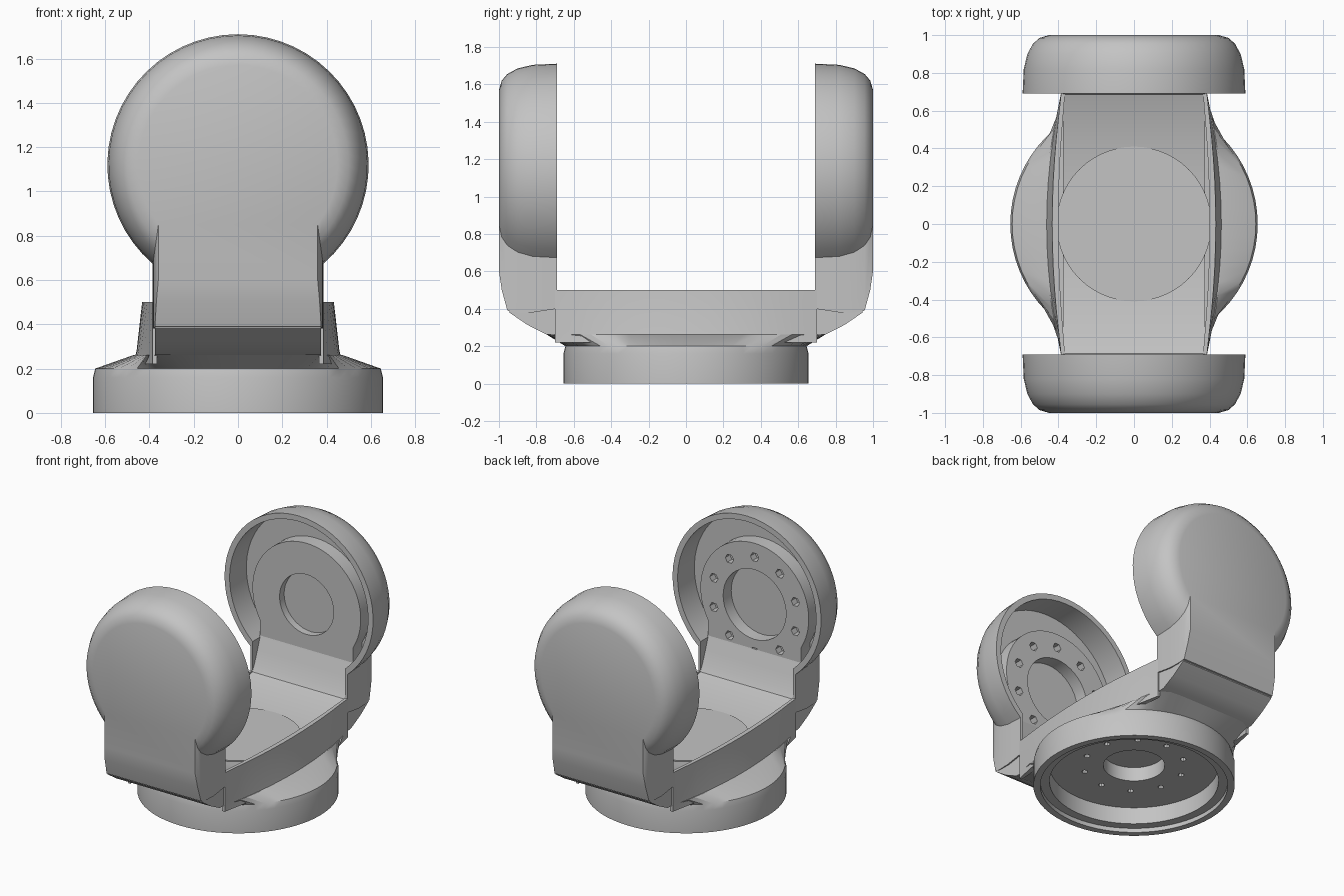
import bpy, bmesh, math

cube = bpy.data.objects.get("Cube")
if cube:
    bpy.data.objects.remove(cube, do_unlink=True)

grey = bpy.data.materials.new("plain_grey")
grey.use_nodes = True
colour = (0.55, 0.55, 0.55, 1)
grey.diffuse_color = colour
grey.node_tree.nodes["Principled BSDF"].inputs["Base Color"].default_value = colour


def loft(name, loops):
    """Skin a row of equal closed loops and cap both ends."""
    bm = bmesh.new()
    rings = [[bm.verts.new(p) for p in loop] for loop in loops]
    n = len(rings[0])
    for a, b in zip(rings, rings[1:]):
        for i in range(n):
            j = (i + 1) % n
            bm.faces.new((a[i], a[j], b[j], b[i]))
    bm.faces.new(rings[0])
    bm.faces.new(rings[-1])
    bmesh.ops.recalc_face_normals(bm, faces=bm.faces)
    mesh = bpy.data.meshes.new(name)
    bm.to_mesh(mesh)
    bm.free()
    mesh.materials.append(grey)
    ob = bpy.data.objects.new(name, mesh)
    bpy.context.collection.objects.link(ob)
    return ob


def circle(r, n=48):
    return [(r * math.cos(math.tau * i / n), r * math.sin(math.tau * i / n)) for i in range(n)]


def clamp(v, limit):
    return max(-limit, min(limit, v))


def bow(y):
    """Outward bulge of the cradle sides: one in the middle, none at the ends."""
    return max(0, 1 - (y / 0.68) ** 2)


def cradle_outline(r, half_y, z, n):
    """Circle trimmed to the footprint of the cradle."""
    pts = []
    for x, y in circle(r, n):
        y = clamp(y, half_y)
        pts.append((clamp(x, 0.385 + 0.085 * bow(y)), y, z))
    return pts


def keyhole(r, cz, half, bottom, y, n=44):
    """Round head on a straight neck, in the xz plane."""
    a0 = -math.acos(half / r)
    sweep = math.pi - 2 * a0
    pts = [(r * math.cos(a0 + sweep * i / n), y, cz + r * math.sin(a0 + sweep * i / n))
           for i in range(n + 1)]
    return pts + [(-half, y, bottom), (half, y, bottom)]


def cylinder_y(name, r, cx, cz, y0, y1, n=40):
    return loft(name, [[(cx + x, y, cz + z) for x, z in circle(r, n)] for y in (y0, y1)])


def cylinder_z(name, r, cx, cy, z0, z1, n=48):
    return loft(name, [[(cx + x, cy + y, z) for x, y in circle(r, n)] for z in (z0, z1)])


def cut(target, cutters):
    for c in cutters:
        c.hide_render = True
        mod = target.modifiers.new("cut", "BOOLEAN")
        mod.operation = "DIFFERENCE"
        mod.solver = "EXACT"
        mod.object = c
        bpy.context.view_layer.objects.active = target
        bpy.ops.object.modifier_apply(modifier=mod.name)
        bpy.data.objects.remove(c, do_unlink=True)


def around(radius, count=10):
    return [(radius * math.cos(math.tau * (i + 0.5) / count),
             radius * math.sin(math.tau * (i + 0.5) / count)) for i in range(count)]


parts = []

# Round base that blends up into the cradle, hollow underneath
outer = [(0.655, 0), (0.655, 0.16), (0.645, 0.2)]
loops = [[(x, y, z) for x, y in circle(r, 64)] for r, z in outer]
base = loft("base", loops + [cradle_outline(0.8, 0.745, 0.262, 64)])
cut(base, [cylinder_z("rim_cutter", 0.61, 0, 0, -0.1, 0.03, 64),
           cylinder_z("cavity_cutter", 0.55, 0, 0, -0.1, 0.15, 64),
           cylinder_z("hub_cutter", 0.2, 0, 0, -0.1, 0.25)])
cut(base, [cylinder_z("bolt_cutter", 0.02, x, y, 0.1, 0.2, 8) for x, y in around(0.33)])
parts.append(base)

# Cradle body, swept across x from a symmetric side profile
half = [(0.4, 0.4), (0.685, 0.495), (0.71, 0.54), (0.745, 0.63), (0.778, 0.72), (0.92, 0.72),
        (0.945, 0.38), (0.85, 0.315), (0.745, 0.262), (0.6, 0.255)]
profile = half + [(-y, z) for y, z in reversed(half)]
cradle = loft("cradle", [[(x, y, z) for y, z in profile] for x in (-0.375, 0.375)])
parts.append(cradle)

# Bowed side walls beside the cradle floor
rows = [0.7 * (i / 6 - 1) for i in range(13)]
for side, word in ((1, "left"), (-1, "right")):
    loops = []
    for z, flare in ((0.22, 0.04), (0.28, 0.025), (0.5, 0)):
        inner = [(side * (0.365 + 0.035 * bow(y)), y, z) for y in rows]
        skin = [(side * (0.385 + (0.048 + flare) * bow(y)), y, z) for y in rows]
        loops.append(inner + skin[::-1])
    parts.append(loft(word + "_side_wall", loops))

# Round pad in the cradle floor
parts.append(cylinder_z("floor_pad", 0.41, 0, 0, 0.28, 0.408, 56))

# Two upright arms: rounded shell with a recessed mounting plate
layers = [(0.69, 0, 0.4), (0.82, 0.006, 0.38), (0.9, 0.025, 0.38),
          (0.955, 0.055, 0.39), (0.985, 0.09, 0.5), (1.0, 0.14, 0.6)]
for s, word in ((-1, "front"), (1, "back")):
    shell = loft(word + "_arm_shell",
                 [keyhole(0.59 - d, 1.12, 0.385 - 0.18 * d, low, s * y) for y, d, low in layers])
    cut(shell, [loft("shell_cutter", [keyhole(0.55, 1.12, 0.367, 0.48, s * y)
                                      for y in (0.6, 0.88)])])
    plate = loft(word + "_mounting_plate",
                 [keyhole(0.43, 1.05, 0.37, 0.48, s * y) for y in (0.778, 0.9)])
    front = s < 0
    cutters = [cylinder_y("bore_cutter", 0.25 if front else 0.215, 0, 1.04,
                          s * 0.7, s * (0.87 if front else 0.83))]
    if front:
        cutters += [cylinder_y("bolt_cutter", 0.033, x, 1.04 + z, s * 0.7, s * 0.83, 6)
                    for x, z in around(0.34)]
    cut(plate, cutters)
    parts += [shell, plate]

# Soft shading with crisp edges
bpy.ops.object.select_all(action="DESELECT")
for ob in parts:
    ob.select_set(True)
bpy.context.view_layer.objects.active = base
bpy.ops.object.shade_smooth_by_angle(angle=math.radians(28))
